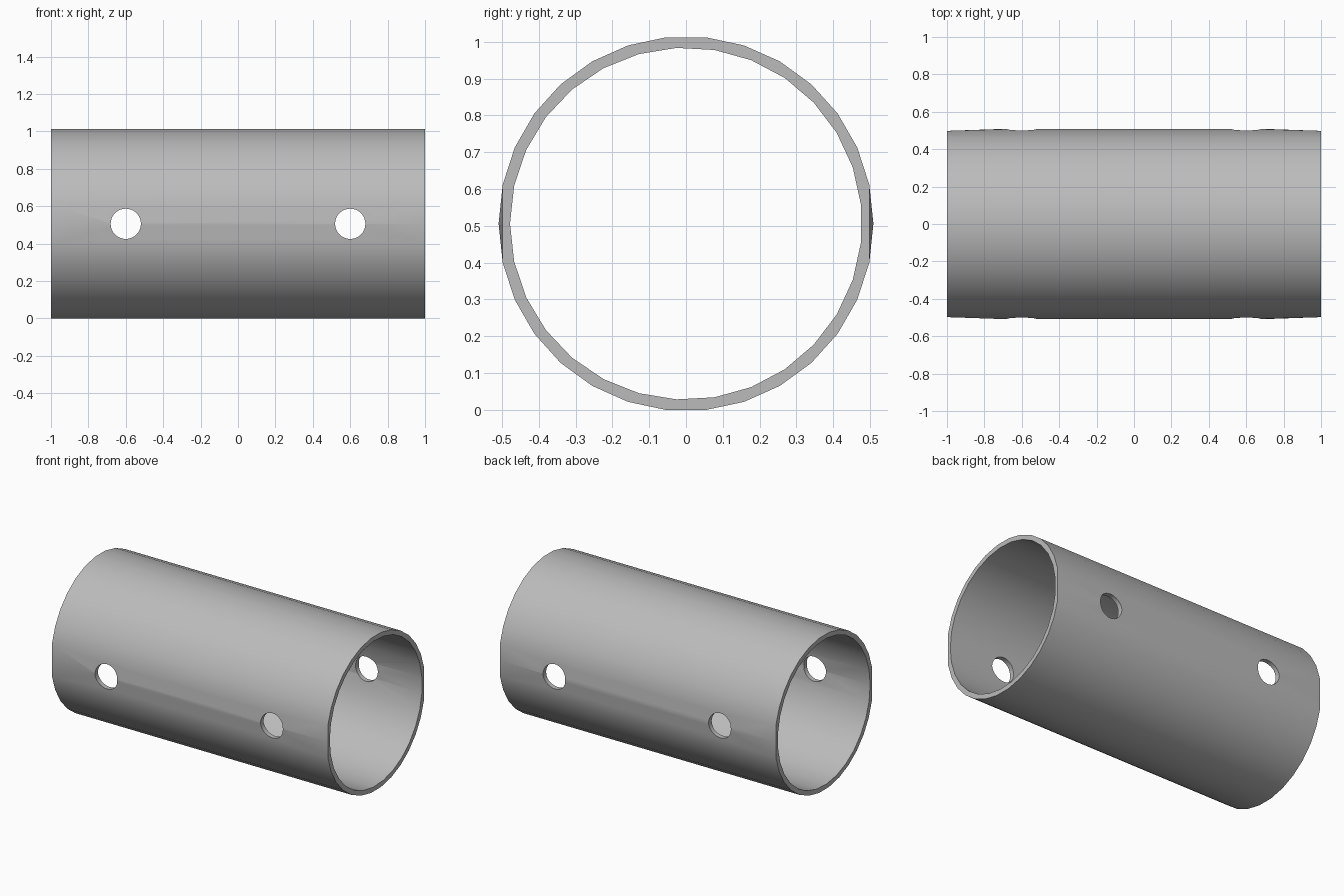
import bpy, bmesh, math
from mathutils import Matrix

cube = bpy.data.objects.get("Cube")
if cube:
    bpy.data.objects.remove(cube, do_unlink=True)

OUTER, INNER, HEIGHT = 0.509, 0.478, 0.506
HOLE_X, HOLE_R = 0.6, 0.081

grey = bpy.data.materials.new("light_grey")
grey.use_nodes = True
colour = (0.5, 0.5, 0.5, 1)
grey.diffuse_color = colour
grey.node_tree.nodes["Principled BSDF"].inputs["Base Color"].default_value = colour


def cylinder(name, sides, radius, length, axis, x=0, start=0):
    """Capped cylinder along X or Y, turned by a start angle."""
    bm = bmesh.new()
    bmesh.ops.create_cone(bm, cap_ends=True, segments=sides, radius1=radius,
                          radius2=radius, depth=length)
    # local x becomes +y for a cylinder along X
    turn = (Matrix(((0, 0, 1), (1, 0, 0), (0, 1, 0))).to_4x4() if axis == "X"
            else Matrix.Rotation(math.pi / 2, 4, "X"))
    bm.transform(Matrix.Translation((x, 0, HEIGHT)) @ turn @ Matrix.Rotation(start, 4, "Z"))
    mesh = bpy.data.meshes.new(name)
    bm.to_mesh(mesh)
    bm.free()
    mesh.materials.append(grey)
    obj = bpy.data.objects.new(name, mesh)
    bpy.context.collection.objects.link(obj)
    return obj


# Tube wall, bore and the two cross holes
tube = cylinder("tube", 30, OUTER, 2, "X")
# create_cone starts on its local y axis, so find the turn that puts a corner on the side
def align(obj, side):
    first = obj.data.vertices[0].co
    angle = math.atan2(first.z - HEIGHT, first.y)
    spin = Matrix.Rotation(side - angle, 4, "X")
    centre = Matrix.Translation((0, 0, HEIGHT))
    obj.data.transform(centre @ spin @ centre.inverted())


align(tube, 0)
bore = cylinder("bore_cutter", 29, INNER, 3, "X")
align(bore, math.pi)
holes = [cylinder("hole_cutter", 32, HOLE_R, 3, "Y", x) for x in (-HOLE_X, HOLE_X)]

for cutter in [bore] + holes:
    cutter.hide_render = True
    cut = tube.modifiers.new("cut", "BOOLEAN")
    cut.operation, cut.solver, cut.object = "DIFFERENCE", "EXACT", cutter

# Bake the cuts, then flatten the rim slightly beside the holes
bm = bmesh.new()
bm.from_object(tube, bpy.context.evaluated_depsgraph_get())
bmesh.ops.triangulate(bm, faces=bm.faces[:])
for v in bm.verts:
    if abs(v.co.x) > 0.99 and abs(v.co.y) > OUTER - 0.002:
        v.co.y *= math.cos(math.radians(12))
tube.modifiers.clear()
bm.to_mesh(tube.data)
bm.free()
for cutter in [bore] + holes:
    bpy.data.objects.remove(cutter, do_unlink=True)

# Smooth walls with crisp rims
bpy.ops.object.select_all(action="DESELECT")
tube.select_set(True)
bpy.context.view_layer.objects.active = tube
bpy.ops.object.shade_smooth_by_angle(angle=math.radians(30))
